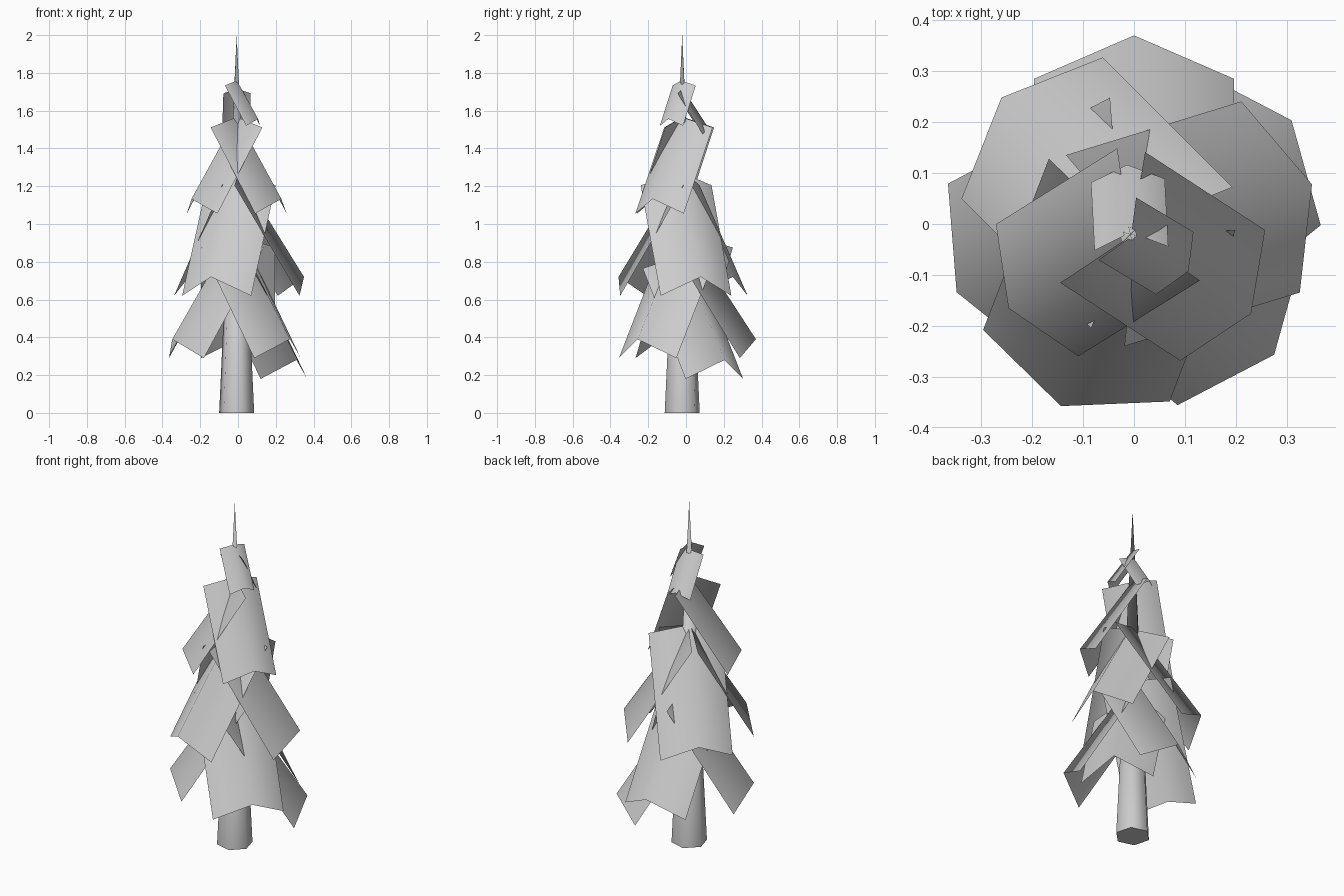
import bpy, math

if "Cube" in bpy.data.objects:
    bpy.data.objects.remove(bpy.data.objects["Cube"])

def add_mesh(name, verts, faces):
    me = bpy.data.meshes.new(name)
    me.from_pydata(verts, [], faces)
    me.update()
    ob = bpy.data.objects.new(name, me)
    bpy.context.collection.objects.link(ob)
    for p in me.polygons:
        p.use_smooth = len(p.vertices) < 6
    return ob

# Trunk: six-sided spire tapering to a point
cx, cy, r = -0.007, -0.02, 0.096
ring = [(cx + r * math.cos(math.radians(45 + 60 * i)),
         cy + r * math.sin(math.radians(45 + 60 * i)), 0) for i in range(6)]
add_mesh("trunk", ring + [(cx, cy, 2.0)],
         [(i, (i + 1) % 6, 6) for i in range(6)] + [(5, 4, 3, 2, 1, 0)])

# Needle bough: folded sheet sloping down and outward from behind the trunk.
# x, y, z = midpoint between the two outer hem corners
def bough(name, x, y, z, azimuth, s):
    a = math.radians(azimuth)
    ux, uy = math.cos(a), math.sin(a)

    def point(out, side, up):
        return (x + s * (out * ux - side * uy), y + s * (out * uy + side * ux), z + s * up)

    w, run, rise = 0.196, 0.36, 0.585
    verts = [point(0, -w, 0), point(0.085, 0, 0.1), point(0, w, 0),
             point(-run, -w, rise), point(-run + 0.085, 0, rise + 0.07), point(-run, w, rise)]
    add_mesh(name, verts, [(0, 1, 4, 3), (1, 2, 5, 4)])

# Tiers from the ground up
boughs = [
    (0.243, 0.150, 0.18, 39, 1.0),
    (0.000, 0.285, 0.29, 90, 1.0),
    (-0.273, -0.094, 0.29, 208, 1.0),
    (0.209, -0.203, 0.29, -39, 1.0),
    (0.268, 0.053, 0.62, 17, 1.0),
    (-0.200, 0.188, 0.62, 135, 1.0),
    (-0.113, -0.278, 0.62, 249, 1.0),
    (-0.190, -0.130, 1.055, 212, 0.78),
    (0.174, -0.140, 1.055, -33, 0.78),
    (-0.012, 0.085, 1.475, 93, 0.37),
    (0.080, -0.077, 1.52, -31, 0.365),
]
for i, b in enumerate(boughs):
    bough(f"bough_{i + 1}", *b)
